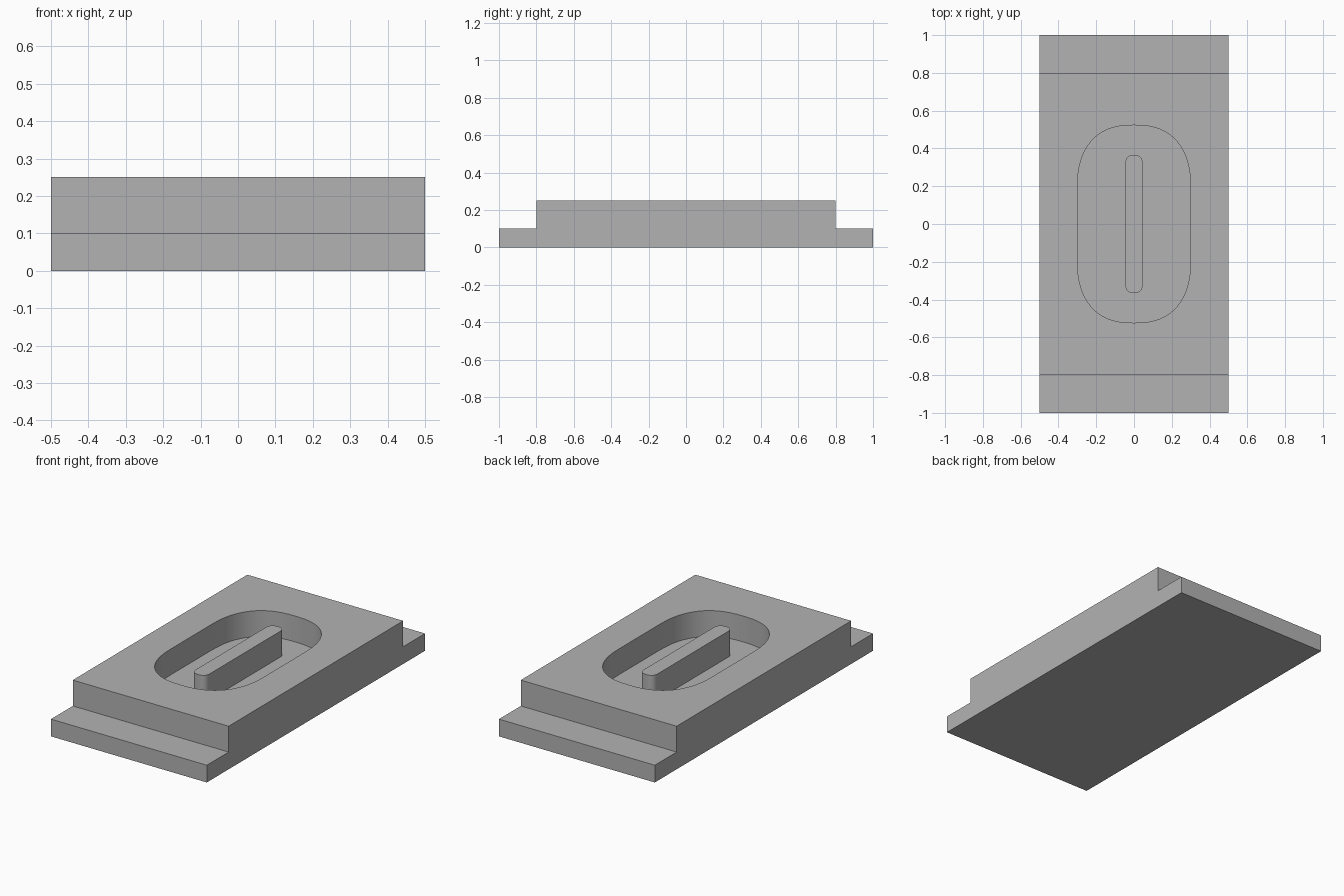
import bpy
import bmesh
import math
from mathutils import Vector

cube = bpy.data.objects.get("Cube")
if cube:
    bpy.data.objects.remove(cube, do_unlink=True)

grey = bpy.data.materials.new("mid_grey")
grey.use_nodes = True
colour = (0.45, 0.45, 0.45, 1)
grey.diffuse_color = colour
for node in grey.node_tree.nodes:
    if node.type == "BSDF_PRINCIPLED":
        node.inputs["Base Color"].default_value = colour


def extrude(name, outline, direction):
    """Solid made by sweeping a flat outline along a direction."""
    bm = bmesh.new()
    face = bm.faces.new([bm.verts.new(p) for p in outline])
    swept = bmesh.ops.extrude_face_region(bm, geom=[face])["geom"]
    verts = [v for v in swept if isinstance(v, bmesh.types.BMVert)]
    bmesh.ops.translate(bm, verts=verts, vec=Vector(direction))
    bmesh.ops.recalc_face_normals(bm, faces=bm.faces)
    mesh = bpy.data.meshes.new(name)
    bm.to_mesh(mesh)
    bm.free()
    mesh.materials.append(grey)
    obj = bpy.data.objects.new(name, mesh)
    bpy.context.collection.objects.link(obj)
    return obj


def rounded_slot(half_width, straight, end, z, power=2.45, steps=32):
    """Long slot outline with full, squarish round ends."""
    points = []
    for sign in (1, -1):
        for i in range(steps + 1):
            a = math.pi * i / steps
            c, s = math.cos(a), math.sin(a)
            x = math.copysign(abs(c) ** (2 / power), c) * half_width
            y = straight + abs(s) ** (2 / power) * end
            points.append((sign * x, sign * y, z))
    return points


def activate(obj):
    bpy.ops.object.select_all(action="DESELECT")
    obj.select_set(True)
    bpy.context.view_layer.objects.active = obj


# Stepped block: side profile swept across the width
side = [(-1, 0), (1, 0), (1, 0.1), (0.8, 0.1),
        (0.8, 0.25), (-0.8, 0.25), (-0.8, 0.1), (-1, 0.1)]
body = extrude("stepped_body", [(-0.5, y, z) for y, z in side], (1, 0, 0))

# Oval pocket cut down from the top
cutter = extrude("pocket_cutter", rounded_slot(0.3, 0.18, 0.343, 0.1), (0, 0, 0.3))
cutter.hide_render = True
cut = body.modifiers.new("pocket", "BOOLEAN")
cut.operation = "DIFFERENCE"
cut.solver = "EXACT"
cut.object = cutter
activate(body)
bpy.ops.object.modifier_apply(modifier=cut.name)
bpy.data.objects.remove(cutter, do_unlink=True)

# Narrow rib standing on the pocket floor, level with the top
rib = extrude("center_rib", rounded_slot(0.045, 0.322, 0.043, 0.1, steps=16), (0, 0, 0.15))

for obj in (body, rib):
    activate(obj)
    bpy.ops.object.shade_smooth_by_angle(angle=math.radians(35))
